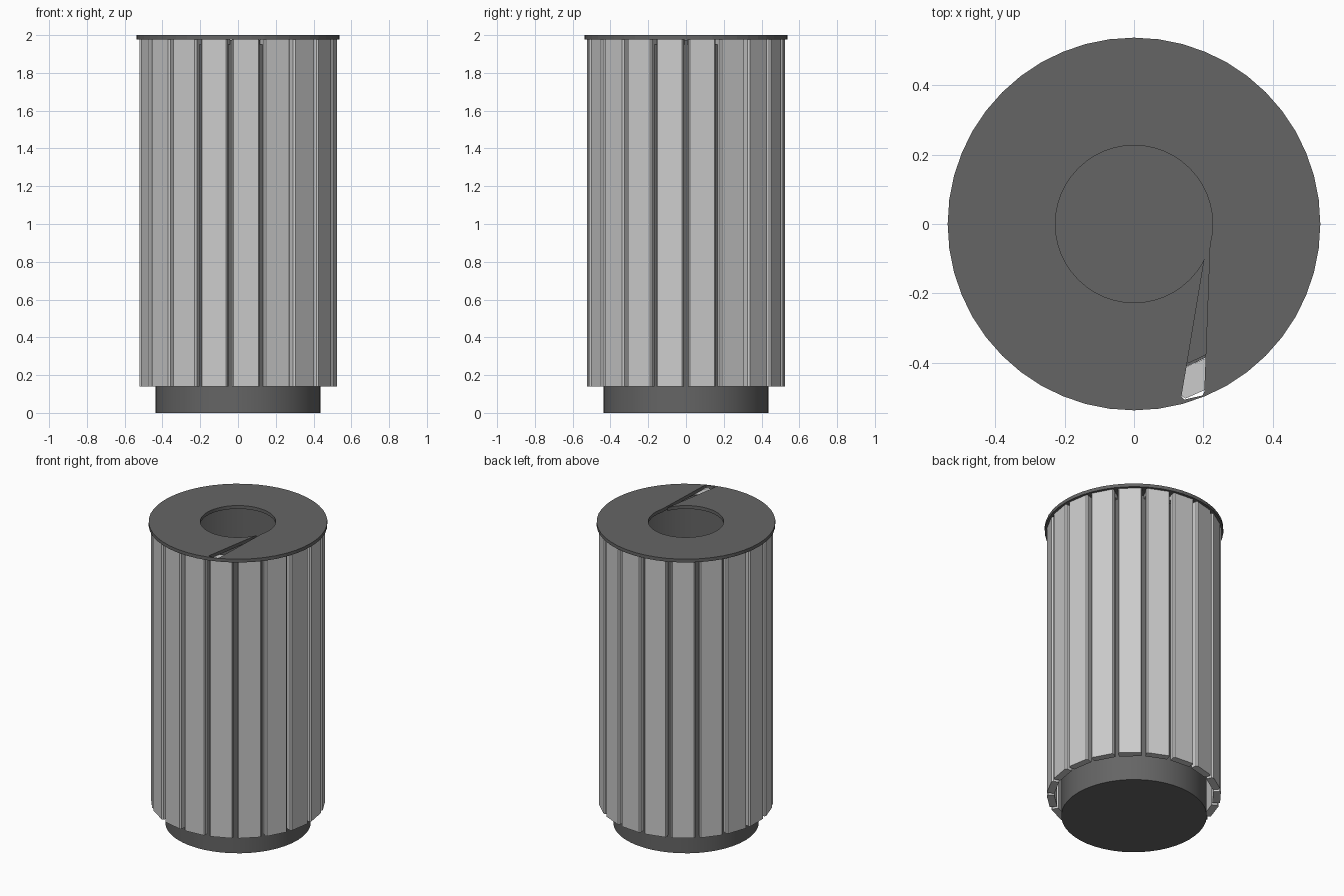
import bpy, bmesh, math

if "Cube" in bpy.data.objects:
    bpy.data.objects.remove(bpy.data.objects["Cube"])

N_SLATS = 19
dark = bpy.data.materials.new("dark_metal")
dark.diffuse_color = (0.13, 0.13, 0.13, 1)
dark.use_nodes = True
dark.node_tree.nodes["Principled BSDF"].inputs["Base Color"].default_value = dark.diffuse_color


def finish(name, bm, mat=None):
    bmesh.ops.recalc_face_normals(bm, faces=bm.faces)
    me = bpy.data.meshes.new(name)
    bm.to_mesh(me)
    bm.free()
    ob = bpy.data.objects.new(name, me)
    bpy.context.collection.objects.link(ob)
    if mat:
        me.materials.append(mat)
    return ob


def lathe(name, profile, seg, mat=None, closed=False):
    """Revolve an (r, z) profile about z."""
    bm = bmesh.new()
    vs = [bm.verts.new((r, 0, z)) for r, z in profile]
    pairs = list(zip(vs, vs[1:])) + ([(vs[-1], vs[0])] if closed else [])
    es = [bm.edges.new(p) for p in pairs]
    bmesh.ops.spin(bm, geom=vs + es, axis=(0, 0, 1), cent=(0, 0, 0),
                   angle=2 * math.pi, steps=seg, use_merge=True)
    bmesh.ops.remove_doubles(bm, verts=bm.verts, dist=1e-5)
    return finish(name, bm, mat)


def prism(name, pts, z0, z1):
    """Extrude an (x, y) outline from z0 to z1."""
    bm = bmesh.new()
    f = bm.faces.new([bm.verts.new((x, y, z0)) for x, y in pts])
    top = bmesh.ops.extrude_face_region(bm, geom=[f])["geom"]
    bmesh.ops.translate(bm, vec=(0, 0, z1 - z0),
                        verts=[v for v in top if isinstance(v, bmesh.types.BMVert)])
    return finish(name, bm)


def smooth(ob):
    bpy.ops.object.select_all(action='DESELECT')
    ob.select_set(True)
    bpy.context.view_layer.objects.active = ob
    bpy.ops.object.shade_smooth_by_angle(angle=math.radians(30))


# inner bin: open-topped shell with a floor
smooth(lathe("inner_bin", [(0, 0), (0.438, 0), (0.438, 1.975), (0.43, 1.975),
                           (0.43, 0.02), (0, 0.02)], 48, dark))

# lid: flat ring with a central opening and a tapering slot
lid = lathe("lid", [(0.227, 1.978), (0.538, 1.978), (0.538, 2.0), (0.227, 2.0)],
            48, dark, closed=True)
slot = prism("slot_cutter", [(0.206, -0.085), (0.137, -0.498), (0.145, -0.507),
                             (0.198, -0.495), (0.203, -0.485), (0.219, -0.06)], 1.9, 2.1)
slot.hide_render = True
slot.hide_viewport = True
cut = lid.modifiers.new("slot", 'BOOLEAN')
cut.operation = 'DIFFERENCE'
cut.solver = 'EXACT'
cut.object = slot

# vertical slats with chamfered outer edges, and a top tab reaching the bin
half = math.pi / N_SLATS
outline = [(0.475, -0.068), (0.511, -0.073), (0.521, -0.066),
           (0.521, 0.066), (0.511, 0.073), (0.475, 0.068)]
tab = [(0.438, -0.066), (0.475, -0.066), (0.475, 0.066), (0.438, 0.066)]
for i in range(N_SLATS):
    for label, pts, z0 in (("slat", outline, 0.14), ("slat_tab", tab, 1.95)):
        ob = prism(f"{label}_{i + 1}", pts, z0, 1.977)
        ob.rotation_euler.z = (2 * i + 1) * half
